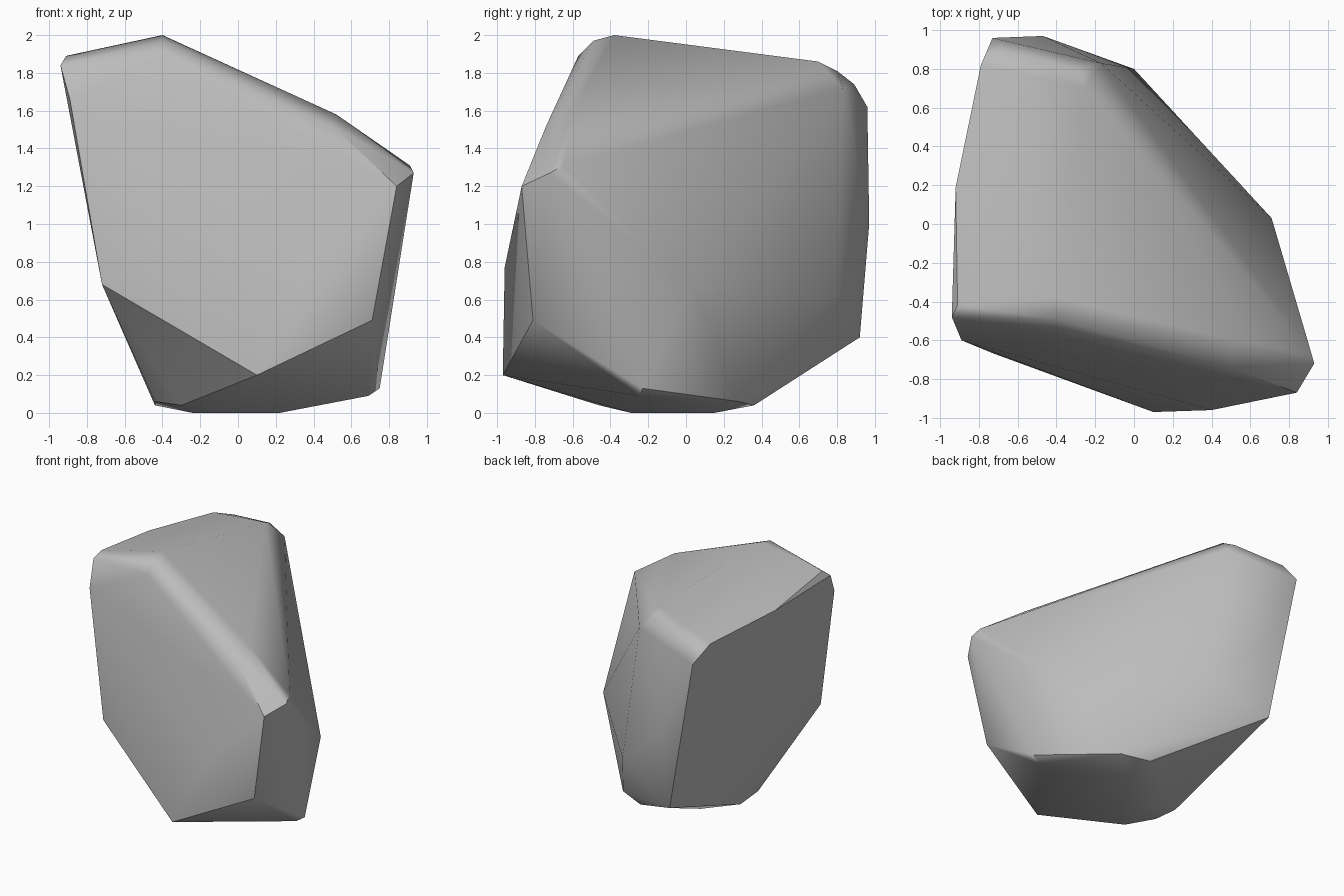
import bpy
import bmesh
import math

cube = bpy.data.objects.get("Cube")
if cube:
    bpy.data.objects.remove(cube, do_unlink=True)

# Stone colour
stone = bpy.data.materials.new("stone_grey")
stone.use_nodes = True
grey = (0.5, 0.5, 0.5, 1)
stone.diffuse_color = grey
bsdf = stone.node_tree.nodes["Principled BSDF"]
bsdf.inputs["Base Color"].default_value = grey
bsdf.inputs["Roughness"].default_value = 0.9

# Corners of the boulder, grouped by region
crown = [(-.4, -.38, 2), (-.4, -.49, 1.97), (-.4, -.57, 1.89),
         (-.91, -.42, 1.89), (-.94, -.48, 1.84), (-.89, -.6, 1.66)]
back_top = [(-.92, .19, 1.81), (-.79, .82, 1.75), (-.73, .96, 1.62), (-.66, .89, 1.74),
            (-.28, .8, 1.81), (-.25, .7, 1.86), (-.17, .83, 1.72)]
shoulder = [(.52, -.6, 1.58), (.5, -.74, 1.52), (.91, -.65, 1.31),
            (.93, -.72, 1.27), (.84, -.87, 1.2)]
middle = [(-.72, -.67, .68), (.1, -.97, .2), (.4, -.96, .77), (.71, -.81, .49),
          (.71, .03, .66), (0, .8, .62), (-.47, .97, 1), (-.5, .92, .4)]
base = [(.69, -.25, .09), (.75, -.23, .13), (.36, .28, .06), (.15, .36, .04),
        (-.3, -.46, .04), (-.44, -.28, .06), (-.44, -.06, .04),
        (-.24, -.2, 0), (-.1, -.29, 0), (.22, -.15, 0), (.15, .15, 0), (-.2, .1, 0)]

# Wrap the corners in a chipped, convex skin
bm = bmesh.new()
for corner in crown + back_top + shoulder + middle + base:
    bm.verts.new(corner)
hull = bmesh.ops.convex_hull(bm, input=bm.verts[:])
loose = [v for v in bm.verts if not v.link_faces]
bmesh.ops.delete(bm, geom=loose, context='VERTS')
bmesh.ops.dissolve_limit(bm, angle_limit=math.radians(1), verts=bm.verts[:], edges=bm.edges[:])
bmesh.ops.recalc_face_normals(bm, faces=bm.faces[:])
mesh = bpy.data.meshes.new("boulder")
bm.to_mesh(mesh)
bm.free()
mesh.materials.append(stone)

boulder = bpy.data.objects.new("boulder", mesh)
bpy.context.collection.objects.link(boulder)
bpy.context.view_layer.objects.active = boulder
boulder.select_set(True)

# Soften the worn edges while broad faces stay flat
bpy.ops.object.shade_smooth_by_angle(angle=math.radians(35))
normals = boulder.modifiers.new("face_weighting", 'WEIGHTED_NORMAL')
normals.keep_sharp = True
